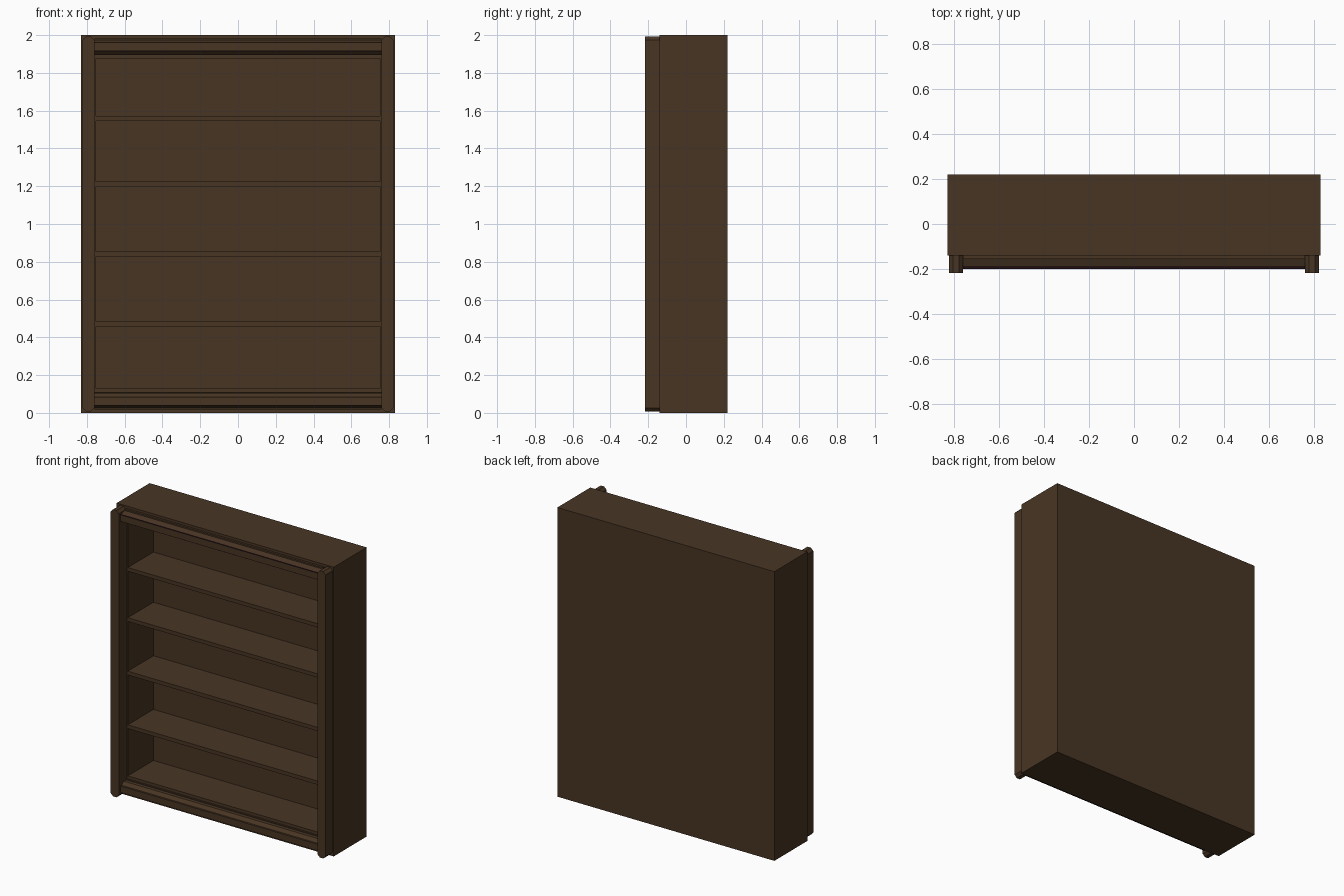
import bpy, bmesh

if "Cube" in bpy.data.objects:
    bpy.data.objects.remove(bpy.data.objects["Cube"])

def material(name, rgb):
    m = bpy.data.materials.new(name)
    m.diffuse_color = (*rgb, 1)
    m.use_nodes = True
    m.node_tree.nodes["Principled BSDF"].inputs["Base Color"].default_value = m.diffuse_color
    return m

WOOD = material("dark_wood", (0.065, 0.036, 0.017))
MAROON = material("dark_maroon", (0.014, 0.004, 0.005))

def finish(name, bm):
    bmesh.ops.recalc_face_normals(bm, faces=bm.faces)
    me = bpy.data.meshes.new(name)
    bm.to_mesh(me)
    bm.free()
    me.materials.append(WOOD)
    me.materials.append(MAROON)
    ob = bpy.data.objects.new(name, me)
    bpy.context.collection.objects.link(ob)
    return ob

def loft(name, rings):
    """Skin a list of equal-length point rings and cap both ends."""
    bm = bmesh.new()
    vs = [[bm.verts.new(p) for p in r] for r in rings]
    n = len(rings[0])
    for a, b in zip(vs, vs[1:]):
        for i in range(n):
            j = (i + 1) % n
            bm.faces.new((a[i], a[j], b[j], b[i]))
    bm.faces.new(vs[0])
    bm.faces.new(vs[-1][::-1])
    return finish(name, bm)

def rect(x, z0, z1, y):
    return [(-x, y, z0), (x, y, z0), (x, y, z1), (-x, y, z1)]

# hollow carcass with a stepped lip around the opening
loft("carcass", [rect(0.83, 0, 2, 0.22), rect(0.83, 0, 2, -0.14),
                 rect(0.76, 0.11, 1.895, -0.14), rect(0.76, 0.11, 1.895, -0.13),
                 rect(0.752, 0.13, 1.875, -0.13), rect(0.752, 0.13, 1.875, 0.15)])

# shelves
for z in (0.457, 0.828, 1.198, 1.545):
    loft("shelf", [rect(0.752, z, z + 0.026, -0.13), rect(0.752, z, z + 0.026, 0.15)])

# moulded rails at top and bottom: profile of (y, height below the top edge)
profile = [(-0.14, 0.017), (-0.155, 0.017), (-0.155, 0.027), (-0.187, 0.040),
           (-0.20, 0.040), (-0.20, 0.085), (-0.187, 0.085), (-0.165, 0.105), (-0.14, 0.105)]
for name, top in (("top_rail", True), ("bottom_rail", False)):
    rail = loft(name, [[(x, y, 2 - d if top else d) for y, d in profile] for x in (-0.76, 0.76)])
    # dark ledge on the flat step
    for f in rail.data.polygons:
        if abs(f.normal.z) > 0.9 and -0.196 < f.center.y < -0.190:
            if abs(f.center.z - 1) > 0.94:
                f.material_index = 1

# front stiles with chamfered ends and stepped bead face
def outline(x0, x1, e, c, y, s):
    return [(s * x, y, z) for x, z in (
        (x0, e + c), (x0 + c, e), (x1 - c, e), (x1, e + c),
        (x1, 2 - e - c), (x1 - c, 2 - e), (x0 + c, 2 - e), (x0, 2 - e - c))]

for s, side in ((-1, "left"), (1, "right")):
    loft(side + "_stile", [outline(0.76, 0.822, 0.008, 0.018, -0.14, s),
                           outline(0.76, 0.822, 0.008, 0.018, -0.217, s)])
